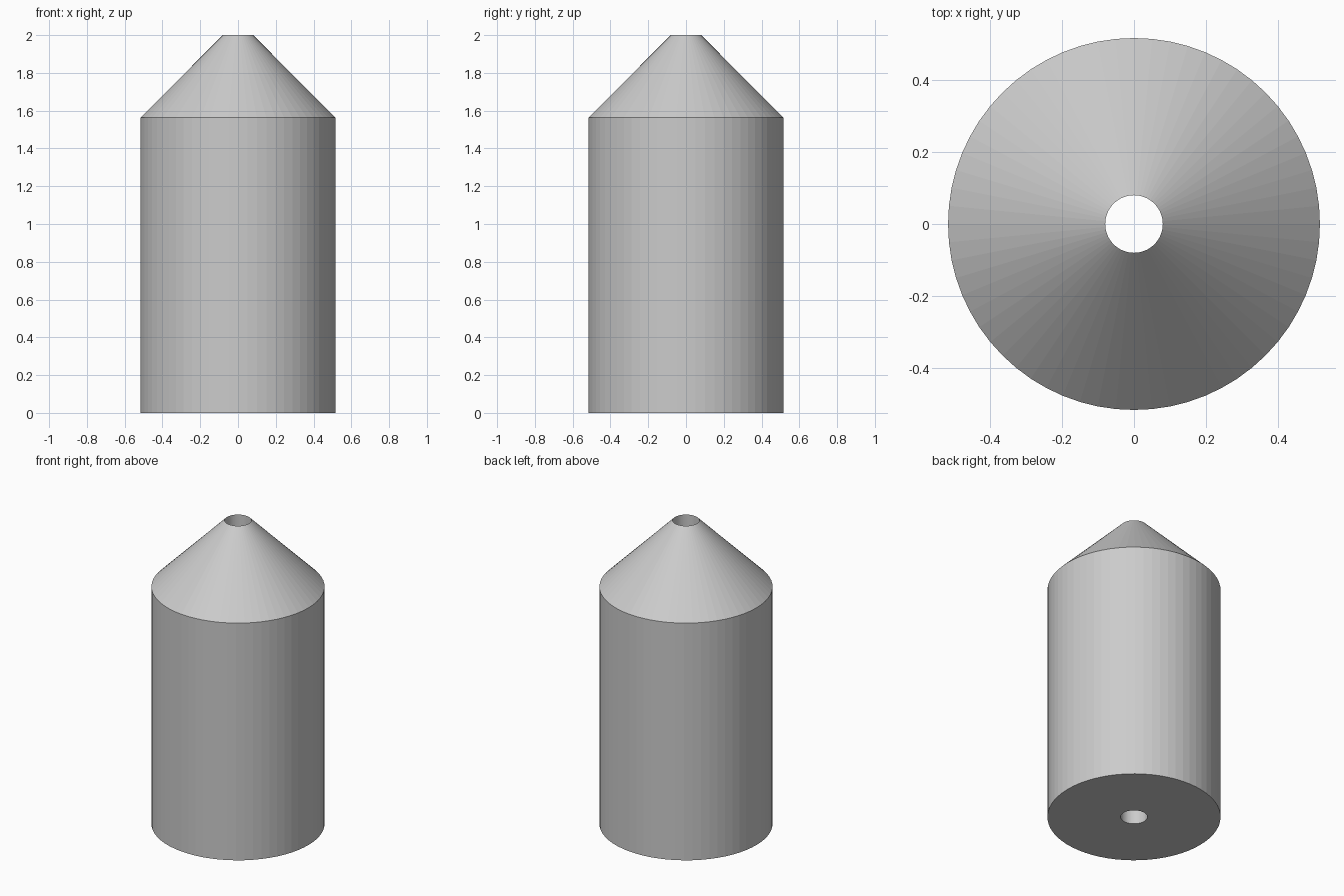
import bpy
import bmesh
from math import cos, sin, tau

SEGMENTS = 64
BODY_RADIUS = 0.517
BORE_RADIUS = 0.08
SHOULDER = 1.563
TOP = 2.0

cube = bpy.data.objects.get("Cube")
if cube:
    bpy.data.objects.remove(cube, do_unlink=True)

# Plain grey finish
grey = bpy.data.materials.new("light grey")
grey.use_nodes = True
colour = (0.6, 0.6, 0.6, 1)
grey.diffuse_color = colour
grey.node_tree.nodes["Principled BSDF"].inputs["Base Color"].default_value = colour


def lathe(name, profile, material):
    """Revolve a closed (radius, height) profile around z."""
    bm = bmesh.new()
    rings = []
    for radius, height in profile:
        rings.append([bm.verts.new((radius * cos(tau * i / SEGMENTS),
                                    radius * sin(tau * i / SEGMENTS), height))
                      for i in range(SEGMENTS)])
    for lower, upper in zip(rings, rings[1:] + rings[:1]):
        for i in range(SEGMENTS):
            j = (i + 1) % SEGMENTS
            bm.faces.new((lower[i], lower[j], upper[j], upper[i]))
    bmesh.ops.recalc_face_normals(bm, faces=bm.faces)
    mesh = bpy.data.meshes.new(name)
    bm.to_mesh(mesh)
    bm.free()
    mesh.materials.append(material)
    obj = bpy.data.objects.new(name, mesh)
    bpy.context.collection.objects.link(obj)
    return obj


# Cylinder with a conical tip and a straight bore from base to tip
lathe("bored_cone_tipped_cylinder",
      [(BORE_RADIUS, 0), (BODY_RADIUS, 0), (BODY_RADIUS, SHOULDER), (BORE_RADIUS, TOP)],
      grey)
